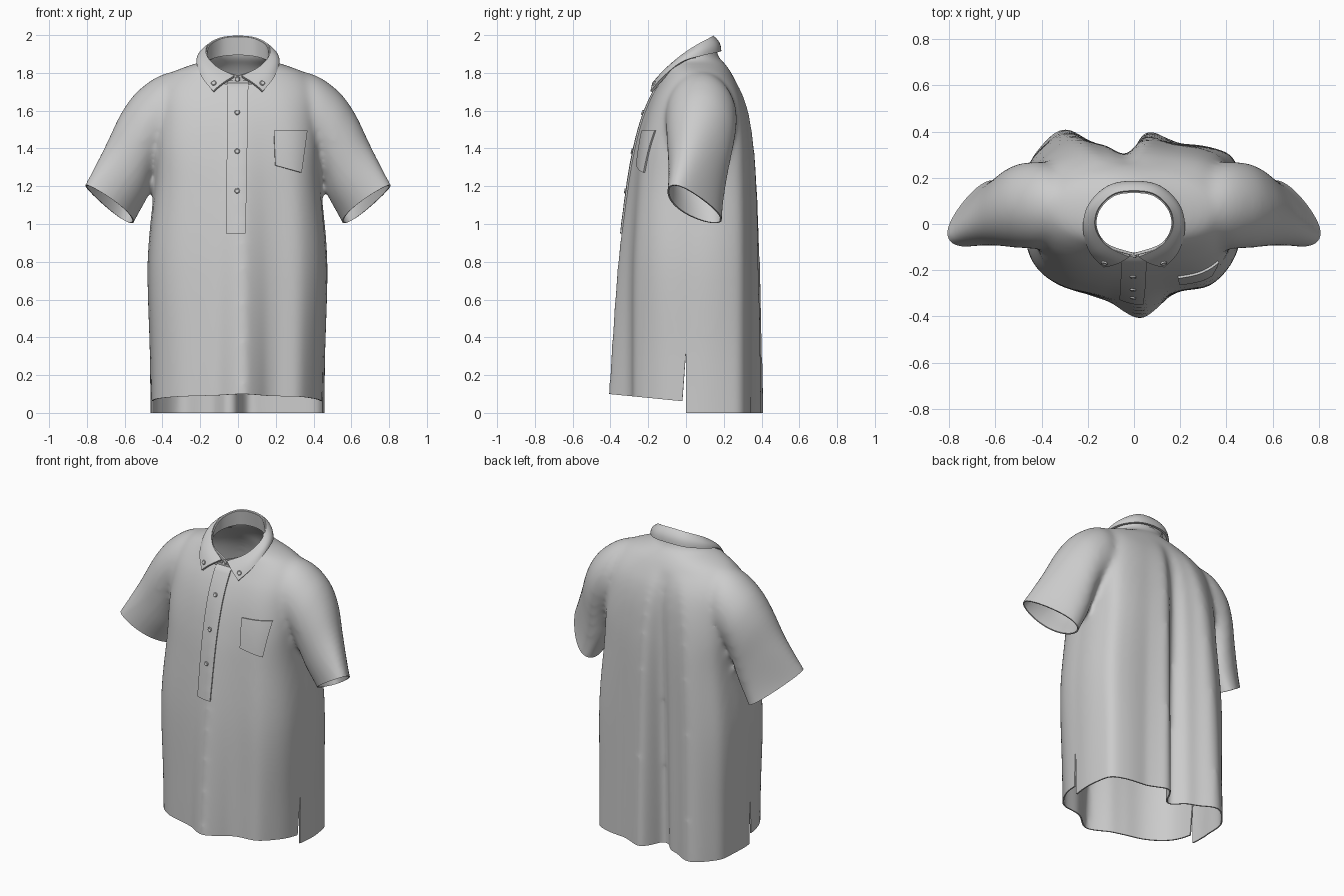
import bpy, bmesh, math
from mathutils import Vector
from mathutils.bvhtree import BVHTree

if "Cube" in bpy.data.objects:
    bpy.data.objects.remove(bpy.data.objects["Cube"])


def catmull(pts, n):
    """Smooth open curve through tuples of any length."""
    out = []
    for i in range(len(pts) - 1):
        a, b, c, d = pts[max(i - 1, 0)], pts[i], pts[i + 1], pts[min(i + 2, len(pts) - 1)]
        for k in range(n):
            t = k / n
            out.append(tuple(0.5 * (2 * q + (r - p) * t + (2 * p - 5 * q + 4 * r - s) * t * t
                       + (3 * q - p - 3 * r + s) * t ** 3) for p, q, r, s in zip(a, b, c, d)))
    return out + [tuple(pts[-1])]


def loft(name, rows, closed=False):
    """Skin rows of points; closed rows become a capped solid."""
    bm = bmesh.new()
    vs = [[bm.verts.new(p) for p in r] for r in rows]
    m = len(rows[0])
    for a, b in zip(vs, vs[1:]):
        for i in range(m if closed else m - 1):
            j = (i + 1) % m
            bm.faces.new((a[i], a[j], b[j], b[i]))
    if closed:
        bm.faces.new(vs[0])
        bm.faces.new(vs[-1])
    bmesh.ops.recalc_face_normals(bm, faces=bm.faces)
    me = bpy.data.meshes.new(name)
    bm.to_mesh(me)
    bm.free()
    ob = bpy.data.objects.new(name, me)
    bpy.context.collection.objects.link(ob)
    return ob


def bake(ob):
    bpy.context.view_layer.update()
    dg = bpy.context.evaluated_depsgraph_get()
    me = bpy.data.meshes.new_from_object(ob.evaluated_get(dg))
    ob.modifiers.clear()
    ob.data = me


def thicken(ob, t, offset):
    m = ob.modifiers.new("Cloth", "SOLIDIFY")
    m.thickness, m.offset = t, offset
    bake(ob)
    bpy.ops.object.select_all(action="DESELECT")
    ob.select_set(True)
    bpy.context.view_layer.objects.active = ob
    bpy.ops.object.shade_smooth_by_angle(angle=math.radians(50))


def bvh(ob):
    bpy.context.view_layer.update()
    return BVHTree.FromObject(ob, bpy.context.evaluated_depsgraph_get())


# Torso: oval sections by height, with the hem's folds fading out upwards
hem = [(-.455, -.02), (-.44, -.13), (-.4, -.2), (-.3, -.28), (-.2, -.31), (-.1, -.345), (-.03, -.4),
       (.03, -.432), (.09, -.385), (.15, -.32), (.21, -.29), (.32, -.28), (.38, -.2), (.42, -.13),
       (.445, 0), (.447, .2), (.43, .29), (.32, .33), (.2, .34), (.12, .375), (.06, .41), (.02, .36),
       (-.02, .255), (-.07, .255), (-.11, .33), (-.2, .35), (-.29, .42), (-.36, .38), (-.41, .32),
       (-.45, .27), (-.455, .15)]
polar = sorted((math.atan2(y, x) % math.tau, math.hypot(x, y)) for x, y in hem)
polar = [(polar[-1][0] - math.tau, polar[-1][1])] + polar + [(polar[0][0] + math.tau, polar[0][1])]


def oval(th, a, b, n):
    return (abs(math.cos(th) / a) ** n + abs(math.sin(th) / b) ** n) ** (-1 / n)


def fold(th):
    for (a, r), (b, s) in zip(polar, polar[1:]):
        if a <= th <= b:
            return (r + (s - r) * (th - a) / (b - a)) / oval(th, .455, .355, 3.2) - 1
    return 0


N = 240
folds = [fold(math.tau * i / N) for i in range(N)]
for _ in range(5):
    folds = [(folds[i - 1] + 2 * folds[i] + folds[(i + 1) % N]) / 4 for i in range(N)]

# height, half width, front y, back y, squareness
levels = [(-.12, .455, -.35, .36, 3.2), (.3, .46, -.34, .358, 3.2), (.8, .473, -.322, .355, 3.2),
          (1.2, .44, -.288, .352, 3.2), (1.4, .435, -.26, .343, 3.2), (1.55, .43, -.226, .328, 3),
          (1.66, .425, -.186, .303, 2.8), (1.74, .405, -.145, .27, 2.5), (1.8, .355, -.12, .24, 2.1),
          (1.835, .27, -.12, .217, 2), (1.86, .195, -.12, .197, 2), (1.885, .166, -.12, .172, 2),
          (1.97, .155, -.12, .15, 2)]
rows = []
for z, a, yf, yb, n in catmull(levels, 6):
    row = []
    for i in range(N):
        th = math.tau * i / N
        w = min(1, max(0, 1 - z / 1.76)) ** (.48 if th < math.pi else .9)
        r = oval(th, a, (yb - yf) / 2, n) * (1 + w * folds[i])
        row.append((r * math.cos(th), (yf + yb) / 2 + r * math.sin(th), z))
    rows.append(row)
shirt = loft("shirt_body", rows, True)

# Sleeves: top x,z / bottom x,z / centre y / half depth / forward skew of the top edge
sleeve = [(.24, 1.82, .28, 1.42, .07, .14, 0), (.40, 1.792, .36, 1.37, .08, .185, 0),
          (.53, 1.705, .42, 1.31, .08, .185, 0), (.62, 1.585, .45, 1.23, .072, .172, -.01),
          (.705, 1.41, .48, 1.14, .056, .148, -.04), (.815, 1.20, .545, 1.02, .032, .12, -.085),
          (.88, 1.08, .605, .89, .02, .115, -.10)]
helpers = []
for s in (1, -1):
    rows = []
    for tx, tz, bx, bz, cy, h, k in catmull(sleeve, 6):
        row = []
        for i in range(64):
            c, d = math.cos(math.tau * i / 64), math.sin(math.tau * i / 64)
            u = (1 + c) / 2
            row.append((s * (bx + (tx - bx) * u), cy + h * d * (1 + 3 * k * c) + k * c, bz + (tz - bz) * u))
        rows.append(row)
    ob = loft("sleeve_helper", rows, True)
    ob.hide_render = True
    helpers.append(ob)
    m = shirt.modifiers.new("Join", "BOOLEAN")
    m.operation, m.object = "UNION", ob

# Blend sleeves into the torso as one smooth skin
m = shirt.modifiers.new("Blend", "REMESH")
m.mode, m.voxel_size = "VOXEL", .0145
m = shirt.modifiers.new("Soften", "SMOOTH")
m.factor, m.iterations = .5, 20
bake(shirt)
for ob in helpers:
    bpy.data.objects.remove(ob)

# Open the neck, cuffs, hem and side slits
bm = bmesh.new()
bm.from_mesh(shirt.data)


def trim(region, co, no, gone):
    fs = [f for f in bm.faces if region(f.calc_center_median())]
    geom = fs + list({e for f in fs for e in f.edges}) + list({v for f in fs for v in f.verts})
    bmesh.ops.bisect_plane(bm, geom=geom, plane_co=co, plane_no=no, dist=1e-5)
    if gone:
        dead = [f for f in bm.faces if gone(f.calc_center_median())]
        bmesh.ops.delete(bm, geom=dead, context="FACES")


trim(lambda p: p.z > 1.7, (0, -.06, 1.85), (0, -.3, 1), None)
trim(lambda p: p.z > 1.7 and p.y < 0, (0, -.06, 1.85), (0, -1.3, 1),
     lambda p: p.z > 1.7 and p.z > 1.85 + (p.y + .06) * (.3 if p.y > -.06 else 1.3))
for s in (1, -1):
    trim(lambda p: p.x * s > .51, (s * .675, .03, 1.105), (s * .5, -.22, -.83),
         lambda p: p.x * s > .51 and .5 * (p.x * s - .675) - .22 * (p.y - .03) - .83 * (p.z - 1.105) > 0)
trim(lambda p: p.z < .38, (0, 0, 0), (0, 1, 0), None)
trim(lambda p: p.z < .38 and abs(p.x) > .3 and abs(p.y) < .1, (0, 0, .33), (0, .27, -.02),
     lambda p: abs(p.x) > .3 and p.z < .33 and -.075 * (.33 - p.z) < p.y < 0)
trim(lambda p: p.z < .2 and p.y < 0, (0, 0, .06), (0, .098, 1),
     lambda p: p.y < 0 and p.z < .06 - .098 * p.y)
trim(lambda p: p.z < .1 and p.y > 0, (0, 0, 0), (0, 0, 1), lambda p: p.z < 0)
bm.to_mesh(shirt.data)
bm.free()
thicken(shirt, .008, -1)
skin = bvh(shirt)


def patch(name, tl, tr, br, bl, lift, nx, nz):
    """Cloth panel laid over the shirt front."""
    rows = []
    for j in range(nz + 1):
        v = j / nz
        a, b = Vector(tl).lerp(Vector(bl), v), Vector(tr).lerp(Vector(br), v)
        row = []
        for i in range(nx + 1):
            p = a.lerp(b, i / nx)
            hit = skin.ray_cast(Vector((p.x, -1, p.y)), Vector((0, 1, 0)))[0]
            y = hit.y if hit and hit.y < 0 else -.13
            row.append((p.x, y - lift, p.y))
        rows.append(row)
    ob = loft(name, rows)
    thicken(ob, .01, 0)
    return ob


placket = patch("button_placket", (-.055, 1.76), (.055, 1.76), (.04, .95), (-.062, .95), .004, 8, 50)
patch("chest_pocket", (.19, 1.495), (.365, 1.495), (.335, 1.272), (.197, 1.31), .006, 14, 16)

# Collar: stand inside, folded leaf outside
roll = [(0, .14, 1.992), (.09, .125, 1.982), (.155, .06, 1.945), (.165, -.02, 1.89), (.115, -.092, 1.83)]
edge = [(0, .18, 1.915), (.11, .16, 1.908), (.192, .08, 1.89), (.214, -.02, 1.857),
        (.188, -.118, 1.775), (.13, -.182, 1.70)]
base = [(0, .152, 1.895), (.095, .134, 1.887), (.162, .06, 1.865), (.172, -.03, 1.84),
        (.15, -.095, 1.785), (0, -.13, 1.75)]


def around(half):
    return catmull([(-x, y, z) for x, y, z in half[:0:-1]] + half, 8)


def collar(name, top, low, bulge, t):
    rows = []
    for k in range(7):
        s = k / 6
        row = []
        for a, b in zip(around(top), around(low)):
            p = Vector(a).lerp(Vector(b), s)
            out = Vector((p.x, p.y - .02, .06)).normalized()
            row.append(p + out * bulge * math.sin(math.pi * s))
        rows.append(row)
    ob = loft(name, rows)
    thicken(ob, t, 0)
    return ob


stand = collar("collar_stand", roll + [(0, -.132, 1.785)], base, 0, .012)
leaf = collar("collar_leaf", roll + [(.02, -.138, 1.78)], edge, .012, .014)


# Buttons: small rounded discs seated on the cloth
def button(name, tree, x, z):
    hit, no, _, _ = tree.ray_cast(Vector((x, -1, z)), Vector((0, 1, 0)))
    if hit is None:
        return
    if no.y > 0:
        no = -no
    rows = [[(r * math.cos(math.tau * i / 20), r * math.sin(math.tau * i / 20), h) for i in range(20)]
            for r, h in ((.013, -.004), (.014, .004), (.012, .007), (.009, .007), (.008, .005), (.003, .005))]
    ob = loft(name, rows, True)
    ob.location = hit
    ob.rotation_euler = no.to_track_quat("Z", "Y").to_euler()
    for p in ob.data.polygons:
        p.use_smooth = len(p.vertices) == 4


for z in (1.59, 1.385, 1.175):
    button("placket_button", bvh(placket), -.004, z)
button("neck_button", bvh(stand), -.002, 1.768)
for x in (-.128, .128):
    button("collar_button", bvh(leaf), x, 1.745)
